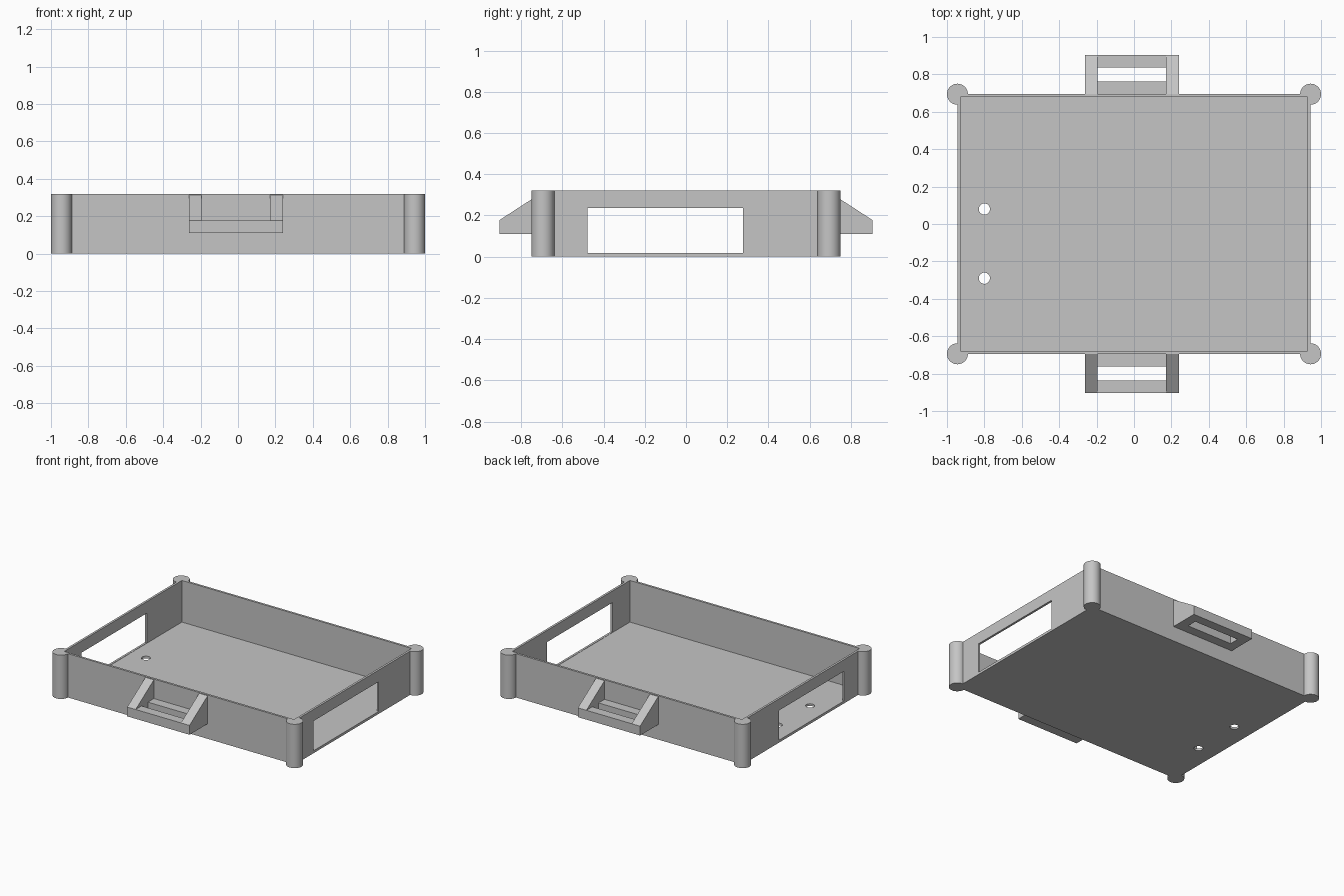
import bpy, bmesh
from mathutils import Matrix, Vector

cube = bpy.data.objects.get("Cube")
if cube:
    bpy.data.objects.remove(cube, do_unlink=True)

grey = bpy.data.materials.new("matte_grey")
grey.use_nodes = True
colour = (0.56, 0.56, 0.56, 1)
grey.diffuse_color = colour
grey.node_tree.nodes["Principled BSDF"].inputs["Base Color"].default_value = colour


def finish(name, bm):
    bmesh.ops.recalc_face_normals(bm, faces=bm.faces[:])
    mesh = bpy.data.meshes.new(name)
    bm.to_mesh(mesh)
    bm.free()
    mesh.materials.append(grey)
    obj = bpy.data.objects.new(name, mesh)
    bpy.context.collection.objects.link(obj)
    return obj


def box(name, lo, hi):
    bm = bmesh.new()
    lo, hi = Vector(lo), Vector(hi)
    size = Matrix.Diagonal((*(hi - lo), 1))
    bmesh.ops.create_cube(bm, size=1, matrix=Matrix.Translation((lo + hi) / 2) @ size)
    return finish(name, bm)


def cylinder(name, x, y, z0, z1, radius, sides):
    bm = bmesh.new()
    bmesh.ops.create_cone(bm, cap_ends=True, segments=sides, radius1=radius, radius2=radius,
                          depth=z1 - z0, matrix=Matrix.Translation((x, y, (z0 + z1) / 2)))
    return finish(name, bm)


def side_prism(name, profile, x0, x1):
    """Extrude a y-z profile along x."""
    bm = bmesh.new()
    face = bm.faces.new([bm.verts.new((x0, y, z)) for y, z in profile])
    out = bmesh.ops.extrude_face_region(bm, geom=[face])["geom"]
    bmesh.ops.translate(bm, vec=(x1 - x0, 0, 0),
                        verts=[v for v in out if isinstance(v, bmesh.types.BMVert)])
    return finish(name, bm)


def combine(target, tool, operation):
    mod = target.modifiers.new(operation.title(), "BOOLEAN")
    mod.operation, mod.object, mod.solver = operation, tool, "EXACT"
    bpy.context.view_layer.objects.active = target
    bpy.ops.object.modifier_apply(modifier=mod.name)
    bpy.data.objects.remove(tool, do_unlink=True)


W, D, H = 0.944, 0.694, 0.32
WALL, FLOOR = 0.016, 0.016

# Tray body with round corner posts
tray = box("tray", (-W, -D, 0), (W, D, H))
for sx in (-1, 1):
    for sy in (-1, 1):
        combine(tray, cylinder("corner_post", sx * W, sy * D, 0, H, 0.056, 64), "UNION")

# Hollow interior, end windows and floor holes
combine(tray, box("cavity", (WALL - W, WALL - D, FLOOR), (W - WALL, D - WALL, H + 0.1)), "DIFFERENCE")
combine(tray, box("window", (-1.2, -0.478, 0.018), (1.2, 0.276, 0.235)), "DIFFERENCE")
for y in (0.08, -0.29):
    combine(tray, cylinder("floor_hole", -0.8, y, -0.1, 0.1, 0.03, 32), "DIFFERENCE")

bpy.ops.object.select_all(action="DESELECT")
tray.select_set(True)
bpy.context.view_layer.objects.active = tray
bpy.ops.object.shade_smooth_by_angle(angle=0.5)

# Slotted handle brackets on the front and back walls
X0, X1, IN0, IN1 = -0.262, 0.241, -0.194, 0.172
LOW, SHELF, OUT, ROOT = 0.11, 0.178, 0.904, D - 0.004
for s, side in ((-1, "front"), (1, "back")):
    gusset = [(s * ROOT, LOW), (s * OUT, LOW), (s * OUT, SHELF), (s * ROOT, 0.317)]
    side_prism(side + "_right_gusset", gusset, X0, IN0)
    side_prism(side + "_left_gusset", gusset, IN1, X1)
    for bar, a, b in (("inner_bar", ROOT, 0.763), ("outer_bar", 0.836, OUT)):
        profile = [(s * a, LOW), (s * b, LOW), (s * b, SHELF), (s * a, SHELF)]
        side_prism(side + "_" + bar, profile, IN0, IN1)
